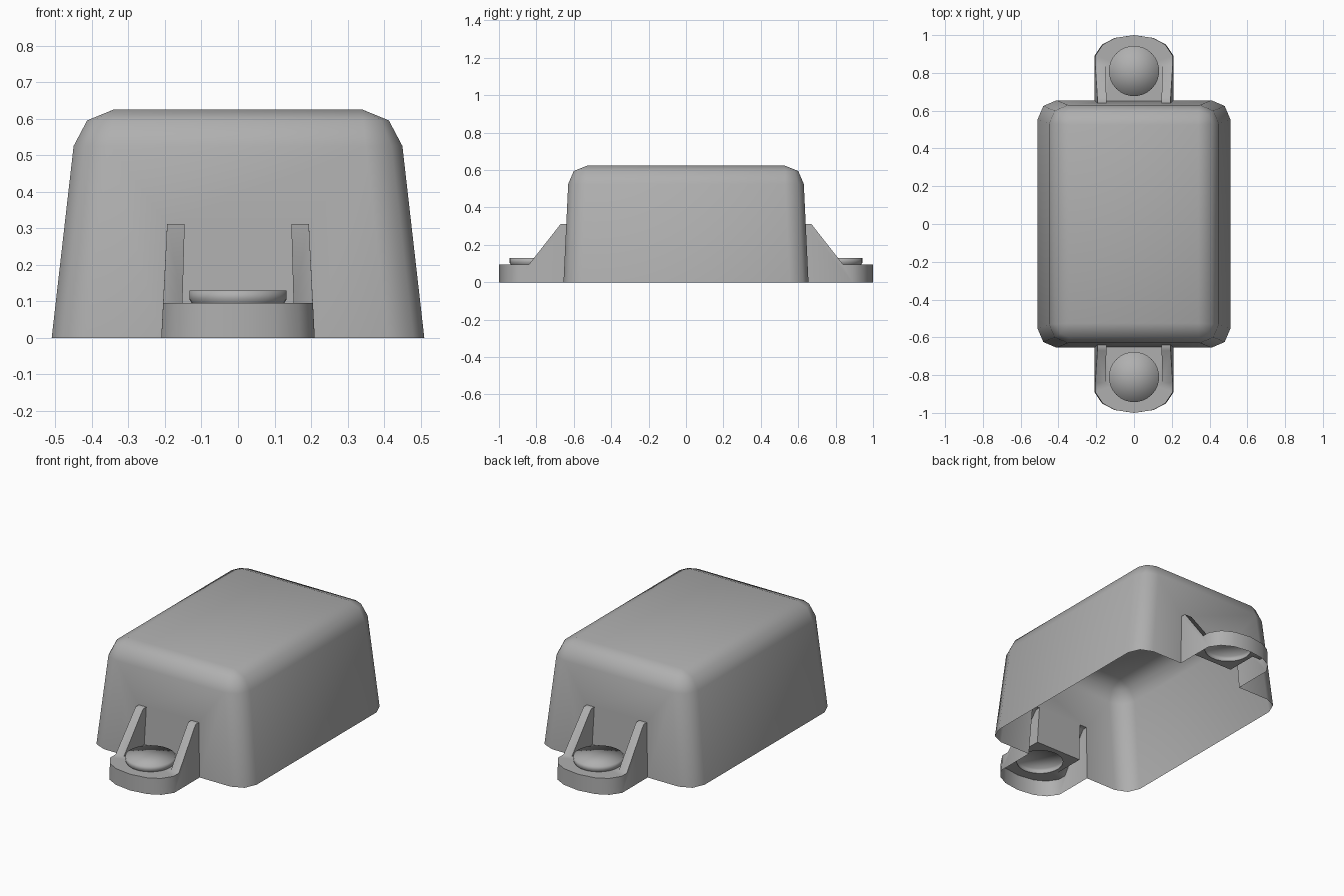
import bpy, bmesh, math

if "Cube" in bpy.data.objects:
    bpy.data.objects.remove(bpy.data.objects["Cube"])

TAB_Z, RIB_Z = 0.095, 0.312      # tab top, rib top
CAP_Y, HOLE_R = 0.81, 0.127      # fastener position and hole radius
# wall levels: z, half x, half y, corner size
LEVELS = [(0, .51, .655, .1), (.525, .45, .63, .1), (.595, .413, .6, .07), (.625, .34, .525, 0)]

GREY = bpy.data.materials.new("dark_grey")
GREY.diffuse_color = (.43, .43, .43, 1)
GREY.use_nodes = True
GREY.node_tree.nodes["Principled BSDF"].inputs["Base Color"].default_value = GREY.diffuse_color


def wall_y(z):
    return .655 - .025 * z / .525


def ring(z, hx, hy, r):
    """Rounded rectangle, three points per corner, starting at +x +y."""
    k = .3 * r
    q = [(hx, hy - r), (hx - k, hy - k), (hx - r, hy)]
    pts = []
    for sx, sy in ((1, 1), (-1, 1), (-1, -1), (1, -1)):
        c = [(sx * x, sy * y, z) for x, y in q]
        pts += c if sx * sy > 0 else c[::-1]
    return pts


def add_face(bm, pts):
    bm.faces.new([bm.verts.new(p) for p in pts])


def finish(bm, name, angle):
    bmesh.ops.remove_doubles(bm, verts=bm.verts, dist=1e-4)
    bmesh.ops.dissolve_degenerate(bm, edges=bm.edges, dist=1e-5)
    bmesh.ops.recalc_face_normals(bm, faces=bm.faces)
    me = bpy.data.meshes.new(name)
    bm.to_mesh(me)
    bm.free()
    me.materials.append(GREY)
    ob = bpy.data.objects.new(name, me)
    bpy.context.collection.objects.link(ob)
    bpy.ops.object.select_all(action='DESELECT')
    ob.select_set(True)
    bpy.context.view_layer.objects.active = ob
    bpy.ops.object.shade_smooth_by_angle(angle=math.radians(angle))


# Housing: thin open-bottomed shell, end walls notched where the tabs open into it
bm = bmesh.new()
rings = [ring(*lv) for lv in LEVELS]
for level, (a, b) in enumerate(zip(rings, rings[1:])):
    for i in range(12):
        j = (i + 1) % 12
        if level == 0 and i in (2, 8):
            s = 1 if i == 2 else -1
            half = [(.21, 0), (.194, RIB_Z), (.146, RIB_Z), (.152, TAB_Z)]
            notch = half + [(-x, z) for x, z in half[::-1]]
            mid = [(x * s, s * wall_y(z), z) for x, z in notch]
            add_face(bm, [a[i]] + mid + [a[j], b[j], b[i]])
        elif level == 2 and i % 3 != 2:
            add_face(bm, [a[i], a[j], b[i]])   # corner fans to one point
        else:
            add_face(bm, [a[i], a[j], b[j], b[i]])
top = rings[-1]
add_face(bm, [top[i] for i in (0, 3, 6, 9)])
finish(bm, "housing", 50)


def mounting_tab(name, s):
    bm = bmesh.new()
    w0, w1, w2 = wall_y(0), wall_y(TAB_Z), wall_y(RIB_Z)
    nose = [(.205, .89), (.165, .95), (.1, .985), (0, 1)]
    for m in (1, -1):
        def face(*pts):
            add_face(bm, [(m * x, s * y, z) for x, y, z in pts])
        # rounded rim
        for (x1, y1), (x2, y2) in zip(nose, nose[1:]):
            k = .21 / .205
            face((x1 * k, y1, 0), (x2 * k, y2, 0), (x2, y2, TAB_Z), (x1, y1, TAB_Z))
        # outer side running up into the sloped rib
        face((.21, w0, 0), (.21, .89, 0), (.205, .89, TAB_Z), (.205, .84, TAB_Z),
             (.194, .67, RIB_Z), (.194, w2, RIB_Z))
        # rib inner side, slope and top
        face((.152, w1, TAB_Z), (.152, .84, TAB_Z), (.146, .67, RIB_Z), (.146, w2, RIB_Z))
        face((.152, .84, TAB_Z), (.205, .84, TAB_Z), (.194, .67, RIB_Z), (.146, .67, RIB_Z))
        face((.146, .67, RIB_Z), (.194, .67, RIB_Z), (.194, w2, RIB_Z), (.146, w2, RIB_Z))
    # tab top plate with the fastener hole
    half = [(.152, w1), (.152, .84), (.205, .84)] + nose
    outline = half + [(-x, y) for x, y in half[-2::-1]]
    hole = [(HOLE_R * math.cos(t), CAP_Y + HOLE_R * math.sin(t))
            for t in (math.tau * i / 32 for i in range(32))]
    edges = []
    for loop in (outline, hole):
        vs = [bm.verts.new((x, s * y, TAB_Z)) for x, y in loop]
        edges += [bm.edges.new((vs[i - 1], vs[i])) for i in range(len(vs))]
    bmesh.ops.triangle_fill(bm, edges=edges, use_beauty=True)
    finish(bm, name, 60)


def fastener_cap(name, s):
    # flat disc, softly shaded across its rim
    bm = bmesh.new()
    profile = [(HOLE_R, TAB_Z), (.133, .105), (.133, .13)]
    n = 32
    loops = [[bm.verts.new((r * math.cos(math.tau * i / n),
                            s * CAP_Y + r * math.sin(math.tau * i / n), z))
              for i in range(n)] for r, z in profile]
    for a, b in zip(loops, loops[1:]):
        for i in range(n):
            bm.faces.new((a[i - 1], a[i], b[i], b[i - 1]))
    bm.faces.new(loops[-1])
    bmesh.ops.poke(bm, faces=bm.faces[-1:])
    finish(bm, name, 180)


# Front and back tabs with their fasteners
for side, s in (("front", -1), ("back", 1)):
    mounting_tab(side + "_mounting_tab", s)
    fastener_cap(side + "_fastener_cap", s)
